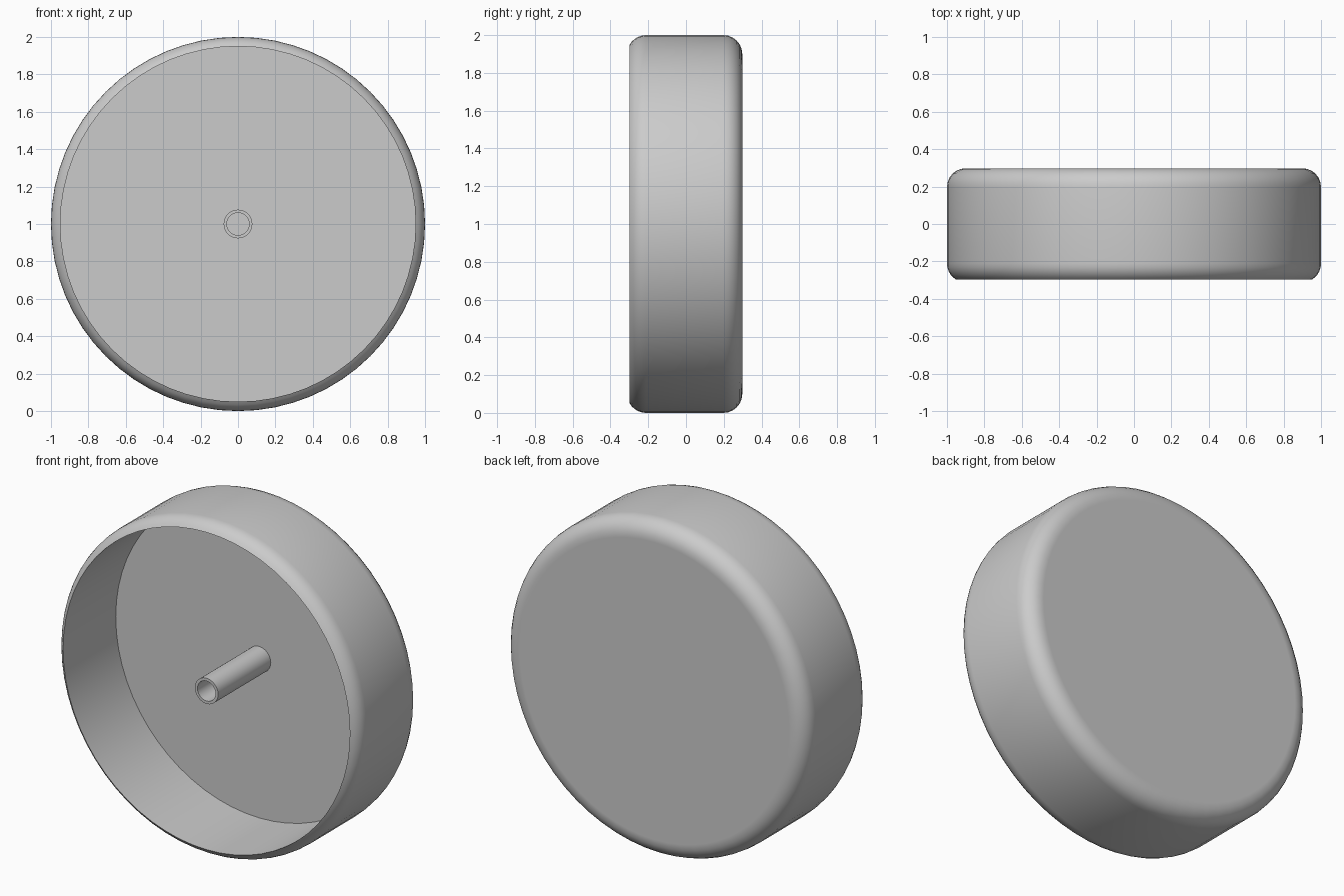
import bpy
import bmesh
from math import cos, sin, pi, radians
from mathutils import Vector

cube = bpy.data.objects.get("Cube")
if cube:
    bpy.data.objects.remove(cube, do_unlink=True)

CENTRE_Z = 1.0
FRONT, BACK, FLOOR = -0.298, 0.298, 0.2
OUTER, BORE, FILLET = 1.0, 0.95, 0.1

grey = bpy.data.materials.new("plain grey")
grey.use_nodes = True
colour = (0.6, 0.6, 0.6, 1)
grey.diffuse_color = colour
grey.node_tree.nodes["Principled BSDF"].inputs["Base Color"].default_value = colour


def arc(r, y, start, end, steps=6):
    """Points of a rounded edge in the radius / depth plane, angles in degrees."""
    angles = [radians(start + (end - start) * i / steps) for i in range(steps + 1)]
    return [(r + FILLET * cos(a), y + FILLET * sin(a)) for a in angles]


def lathe(name, profile, segments, closed=False):
    """Spin a (radius, depth) profile about the front-to-back axis."""
    bm = bmesh.new()
    verts = [bm.verts.new((r, y, 0)) for r, y in profile]
    pairs = list(zip(verts, verts[1:]))
    if closed:
        pairs.append((verts[-1], verts[0]))
    edges = [bm.edges.new(p) for p in pairs]
    bmesh.ops.spin(bm, geom=verts + edges, cent=Vector(), axis=(0, 1, 0),
                   angle=2 * pi, steps=segments)
    bmesh.ops.remove_doubles(bm, verts=bm.verts, dist=0.0001)
    bmesh.ops.recalc_face_normals(bm, faces=bm.faces)
    mesh = bpy.data.meshes.new(name)
    bm.to_mesh(mesh)
    bm.free()
    mesh.materials.append(grey)
    obj = bpy.data.objects.new(name, mesh)
    obj.location.z = CENTRE_Z
    bpy.context.collection.objects.link(obj)
    bpy.ops.object.select_all(action='DESELECT')
    obj.select_set(True)
    bpy.context.view_layer.objects.active = obj
    bpy.ops.object.shade_smooth_by_angle(angle=radians(30))
    return obj


# Round shell: flat back, rounded edges, open front cut off at the lip
middle = OUTER - FILLET
shell = [(0, BACK), (middle - 0.01, BACK)]
shell += arc(middle, BACK - FILLET, 90, 0)
shell += arc(middle, FRONT + FILLET * sin(pi / 3), 0, -60, 5)
shell += [(BORE, FLOOR), (0, FLOOR)]
lathe("round_shell", shell, 64)

# Hollow centre post, set slightly into the floor
post = [(0.06, FLOOR + 0.02), (0.06, FRONT), (0.077, FRONT), (0.077, FLOOR + 0.02)]
lathe("centre_post", post, 24, closed=True)
